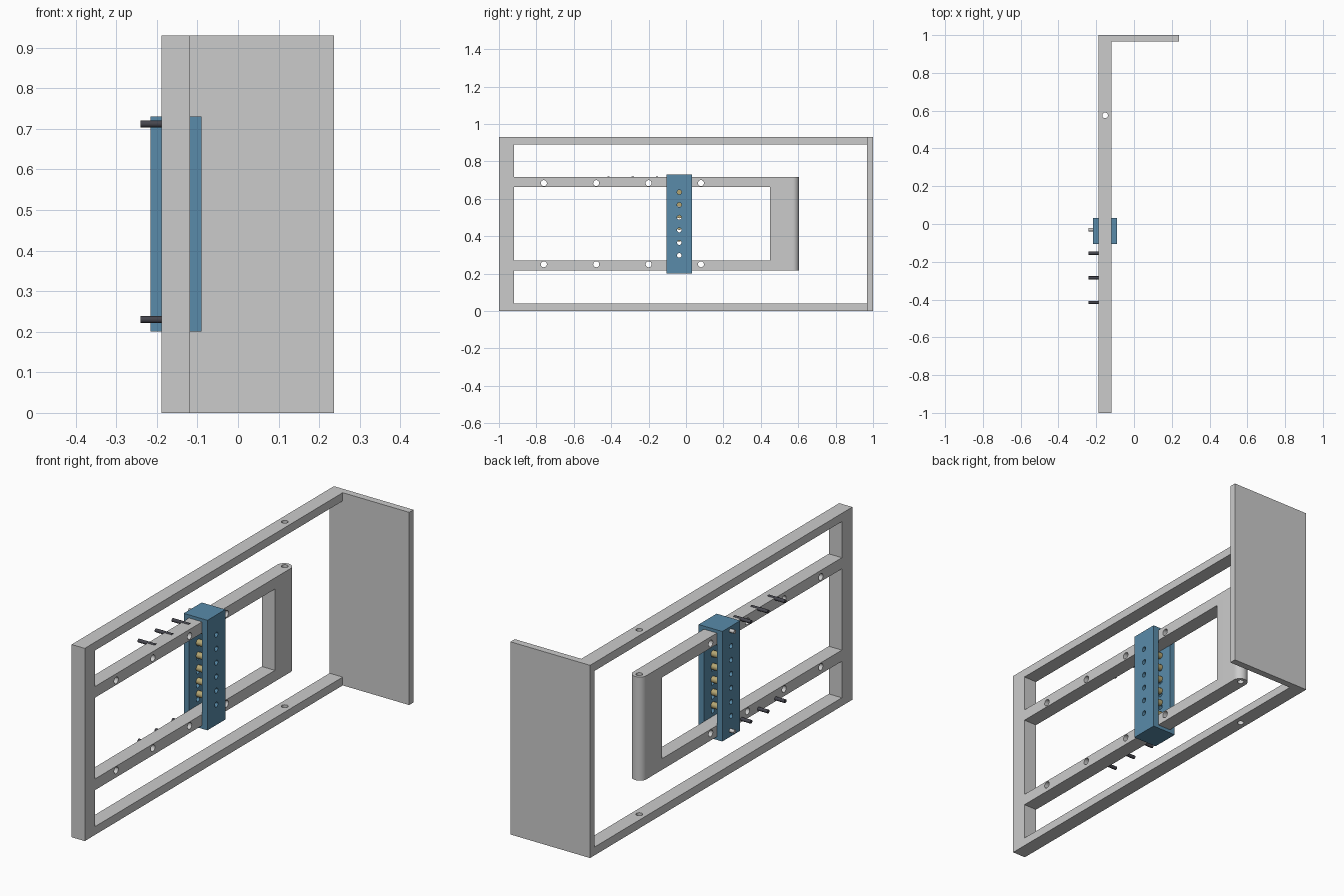
import bpy, math

if "Cube" in bpy.data.objects:
    bpy.data.objects.remove(bpy.data.objects["Cube"])

XC = -0.153             # centre plane of the frame
X0, X1 = -0.188, -0.118  # frame thickness


def material(name, rgb):
    m = bpy.data.materials.new(name)
    m.diffuse_color = (*rgb, 1)
    m.use_nodes = True
    m.node_tree.nodes["Principled BSDF"].inputs["Base Color"].default_value = m.diffuse_color
    return m


BLUE = material("blue", (0.10, 0.26, 0.40))
BRASS = material("brass", (0.46, 0.38, 0.17))
DARK = material("dark_steel", (0.06, 0.06, 0.075))
LIGHT = material("light_steel", (0.6, 0.6, 0.6))


def prism(name, outline, z0, z1, mat=None):
    """Extrude a counter-clockwise top-view outline from z0 to z1."""
    n = len(outline)
    verts = [(x, y, z) for z in (z0, z1) for x, y in outline]
    faces = [tuple(range(n))[::-1], tuple(range(n, 2 * n))]
    faces += [(i, (i + 1) % n, n + (i + 1) % n, n + i) for i in range(n)]
    me = bpy.data.meshes.new(name)
    me.from_pydata(verts, [], faces)
    ob = bpy.data.objects.new(name, me)
    bpy.context.collection.objects.link(ob)
    if mat:
        me.materials.append(mat)
    return ob


def box(name, x0, x1, y0, y1, z0, z1, mat=None):
    return prism(name, [(x0, y0), (x1, y0), (x1, y1), (x0, y1)], z0, z1, mat)


def smooth(ob):
    bpy.ops.object.select_all(action='DESELECT')
    ob.select_set(True)
    bpy.context.view_layer.objects.active = ob
    bpy.ops.object.shade_smooth_by_angle(angle=math.radians(30))


def rod(name, x0, x1, y, z, r, mat=None):
    """Cylinder along x."""
    bpy.ops.mesh.primitive_cylinder_add(
        vertices=24, radius=r, depth=x1 - x0,
        location=((x0 + x1) / 2, y, z), rotation=(0, math.pi / 2, 0))
    ob = bpy.context.object
    ob.name = name
    if mat:
        ob.data.materials.append(mat)
        smooth(ob)
    return ob


def upright_hole():
    bpy.ops.mesh.primitive_cylinder_add(vertices=24, radius=0.015, depth=3,
                                        location=(XC, 0.575, 0.5))
    return bpy.context.object


def cut(ob, cutters):
    """Subtract each cutter, then remove it."""
    for c in cutters:
        bpy.context.view_layer.objects.active = ob
        m = ob.modifiers.new("cut", 'BOOLEAN')
        m.operation, m.solver, m.object = 'DIFFERENCE', 'EXACT', c
        bpy.ops.object.modifier_apply(modifier=m.name)
        bpy.data.objects.remove(c)
    smooth(ob)


# Outer frame with the turned end plate
frame = prism("outer_frame", [(X0, -1), (X1, -1), (X1, 0.967), (0.237, 0.967),
                              (0.237, 1), (X0, 1)], 0, 0.93)
cut(frame, [box("cutter", -0.3, X1 + 0.01, -0.92, 0.967, 0.04, 0.89),
            upright_hole()])

# Inner guide: two rails joined by a rounded end block
arc = [(XC + 0.035 * math.cos(math.pi * i / 24), 0.57 + 0.035 * math.sin(math.pi * i / 24))
       for i in range(25)]
guide = prism("guide_rails", [(X0, -0.92), (X1, -0.92)] + arc, 0.216, 0.716)
cut(guide, [box("cutter", -0.3, 0, -1.2, 0.45, 0.27, 0.662), upright_hole()]
    + [rod("cutter", -0.4, 0.1, y, z, 0.016)
       for y in (-0.76, -0.48, -0.2, 0.08) for z in (0.25, 0.684)])

# Sliding sleeve, open at both ends, with a row of holes
sleeve = box("slider_sleeve", -0.216, -0.09, -0.105, 0.032, 0.2, 0.731, BLUE)
cut(sleeve, [box("cutter", X0, X1, -0.3, 0.3, 0.216, 0.716)]
    + [rod("cutter", -0.4, 0.1, -0.036, 0.298 + 0.0675 * i, 0.012) for i in range(6)])

# Brass cross pins between the sleeve plates
for i in range(6):
    rod(f"cross_pin_{i}", X0, X1, -0.036, 0.635 - 0.062 * i, 0.015, BRASS)

# Stop pins on the back of the rails, and matching pins on the sleeve
for z in (0.23, 0.712):
    rod("sleeve_pin", -0.24, -0.15, -0.03, z, 0.009, LIGHT)
    for y in (-0.155, -0.285, -0.415):
        rod("stop_pin", -0.24, -0.15, y, z, 0.0085, DARK)
